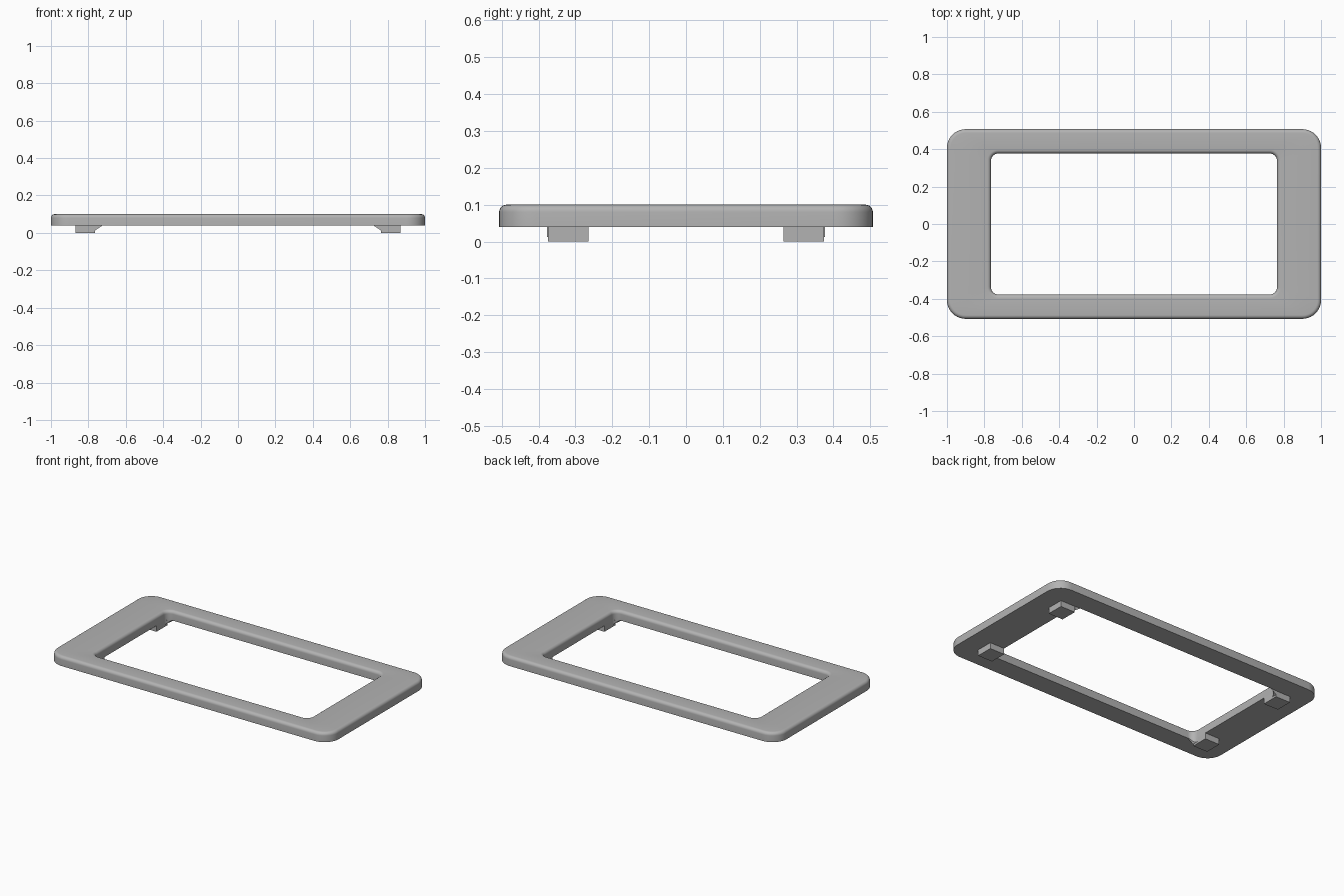
import bpy
import bmesh
from math import sin, cos, pi

cube = bpy.data.objects.get("Cube")
if cube:
    bpy.data.objects.remove(cube, do_unlink=True)

grey = bpy.data.materials.new("plain grey")
grey.use_nodes = True
COLOUR = (0.45, 0.45, 0.45, 1)
grey.diffuse_color = COLOUR
grey.node_tree.nodes["Principled BSDF"].inputs["Base Color"].default_value = COLOUR

BASE, TOP, FILLET = 0.039, 0.1, 0.02
OUT_X, OUT_Y, OUT_R = 1.0, 0.507, 0.1
IN_X, IN_Y, IN_R = 0.765, 0.377, 0.04
CORNER, STEPS = 10, 6


def finish(bm, name, smooth=False):
    bmesh.ops.recalc_face_normals(bm, faces=bm.faces)
    mesh = bpy.data.meshes.new(name)
    bm.to_mesh(mesh)
    bm.free()
    mesh.materials.append(grey)
    ob = bpy.data.objects.new(name, mesh)
    bpy.context.collection.objects.link(ob)
    if smooth:
        bpy.ops.object.select_all(action='DESELECT')
        ob.select_set(True)
        bpy.context.view_layer.objects.active = ob
        bpy.ops.object.shade_smooth_by_angle(angle=pi / 6)
    return ob


def ring(bm, hx, hy, r, z):
    """Rounded rectangle of vertices at height z."""
    verts = []
    for q, (sx, sy) in enumerate([(1, 1), (-1, 1), (-1, -1), (1, -1)]):
        for i in range(CORNER + 1):
            a = (q + i / CORNER) * pi / 2
            verts.append(bm.verts.new((sx * (hx - r) + r * cos(a),
                                       sy * (hy - r) + r * sin(a), z)))
    return verts


def prism(bm, plan, bottom, top):
    """Solid over a plan outline; bottom is a height rule on x."""
    low = [bm.verts.new((x, y, bottom(x))) for x, y in plan]
    high = [bm.verts.new((x, y, top)) for x, y in plan]
    bm.faces.new(low)
    bm.faces.new(high)
    n = len(plan)
    for i in range(n):
        j = (i + 1) % n
        bm.faces.new((low[i], low[j], high[j], high[i]))


# Frame: one closed cross-section swept round the rounded rectangle
arc = [(FILLET * (1 - cos(t)), TOP - FILLET * (1 - sin(t)))
       for t in (i / STEPS * pi / 2 for i in range(STEPS + 1))]
side = [(0, BASE)] + arc
bm = bmesh.new()
rings = [ring(bm, OUT_X - d, OUT_Y - d, OUT_R - d, z) for d, z in side]
rings += [ring(bm, IN_X + d, IN_Y + d, IN_R + d, z) for d, z in reversed(side)]
for k, a in enumerate(rings):
    b = rings[(k + 1) % len(rings)]
    for i in range(len(a)):
        j = (i + 1) % len(a)
        bm.faces.new((a[i], a[j], b[j], b[i]))
finish(bm, "frame", smooth=True)

# Feet with a small sloped gusset filling the opening's corner
curve = [(IN_X - IN_R + IN_R * cos(t), IN_Y - IN_R + IN_R * sin(t))
         for t in (i / STEPS * pi / 2 for i in range(STEPS + 1))]
for sx, lr in ((1, "left"), (-1, "right")):
    for sy, fb in ((-1, "front"), (1, "back")):
        bm = bmesh.new()
        foot = [(IN_X, 0.265), (0.87, 0.265), (0.87, 0.375), (IN_X, 0.375)]
        prism(bm, [(x * sx, y * sy) for x, y in foot], lambda x: 0, BASE)
        gusset = curve + [(IN_X, IN_Y)]
        prism(bm, [(x * sx, y * sy) for x, y in gusset],
              lambda x: min(BASE, 0.012 + IN_X - abs(x)), BASE + 0.001)
        finish(bm, f"{fb}_{lr}_foot")
